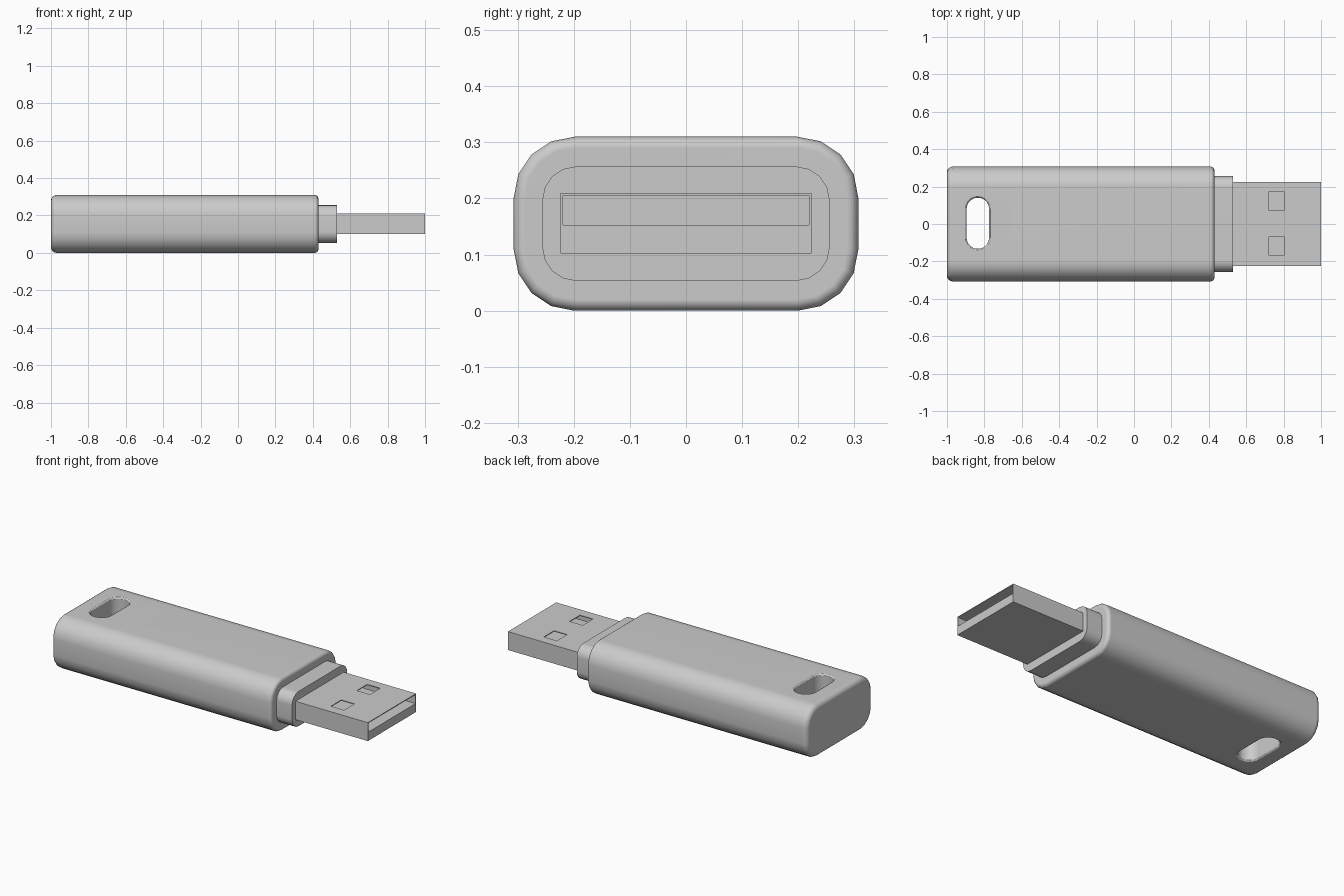
import bpy
import bmesh
from math import cos, sin, pi

cube = bpy.data.objects.get("Cube")
if cube:
    bpy.data.objects.remove(cube, do_unlink=True)

grey = bpy.data.materials.new("light_grey")
grey.use_nodes = True
grey.diffuse_color = (0.6, 0.6, 0.6, 1)
grey.node_tree.nodes["Principled BSDF"].inputs["Base Color"].default_value = (0.6, 0.6, 0.6, 1)


def rounded_rect(half_w, half_h, r, steps):
    """Outline of a rounded rectangle centred on the origin."""
    points = []
    for k, (sx, sy) in enumerate([(1, 1), (-1, 1), (-1, -1), (1, -1)]):
        for i in range(steps + 1):
            a = (k + i / steps) * pi / 2
            points.append((sx * (half_w - r) + r * cos(a), sy * (half_h - r) + r * sin(a)))
    return points


def loft(name, half_w, half_h, r, steps, stations, place):
    """Skin rounded rectangles at (position, inset) stations and cap the ends."""
    bm = bmesh.new()
    rings = []
    for pos, inset in stations:
        outline = rounded_rect(half_w - inset, half_h - inset, r - inset, steps)
        rings.append([bm.verts.new(place(u, v, pos)) for u, v in outline])
    for a, b in zip(rings, rings[1:]):
        for i in range(len(a)):
            j = (i + 1) % len(a)
            bm.faces.new((a[i], a[j], b[j], b[i]))
    bm.faces.new(rings[0])
    bm.faces.new(rings[-1])
    return finish(name, bm)


def box(name, low, high):
    bm = bmesh.new()
    bmesh.ops.create_cube(bm, size=1)
    for v in bm.verts:
        v.co = [lo + (c + 0.5) * (hi - lo) for c, lo, hi in zip(v.co, low, high)]
    return finish(name, bm)


def finish(name, bm):
    bmesh.ops.recalc_face_normals(bm, faces=bm.faces)
    mesh = bpy.data.meshes.new(name)
    bm.to_mesh(mesh)
    bm.free()
    mesh.materials.append(grey)
    obj = bpy.data.objects.new(name, mesh)
    bpy.context.collection.objects.link(obj)
    return obj


def select(obj):
    bpy.ops.object.select_all(action='DESELECT')
    obj.select_set(True)
    bpy.context.view_layer.objects.active = obj


def cut(obj, cutter):
    mod = obj.modifiers.new("cut", 'BOOLEAN')
    mod.operation = 'DIFFERENCE'
    mod.solver = 'EXACT'
    mod.object = cutter
    select(obj)
    bpy.ops.object.modifier_apply(modifier=mod.name)
    bpy.data.objects.remove(cutter, do_unlink=True)


def smooth(obj):
    select(obj)
    bpy.ops.object.shade_smooth_by_angle(angle=pi / 6)
    mod = obj.modifiers.new("flat_sides", 'WEIGHTED_NORMAL')
    mod.keep_sharp = True


def rim(end, r, direction):
    """Stations of a quarter-round edge, from the end face inward."""
    angles = [i * pi / 8 for i in range(5)]
    return [(end + direction * r * (1 - cos(a)), r * (1 - sin(a))) for a in angles]


MID = 0.155


def along_x(u, v, pos):
    return (pos, u, MID + v)


# Body with rounded ends
stations = rim(-1, 0.03, 1) + rim(0.43, 0.02, -1)[::-1]
body = loft("body", 0.307, 0.155, 0.108, 4, stations, along_x)

# Strap slot with softened rims
flare = [(-0.02, -0.01), (0, -0.008), (0.003, -0.003), (0.008, 0)]
flare += [(2 * MID - z, inset) for z, inset in reversed(flare)]
slot = loft("slot_cutter", 0.06, 0.136, 0.059, 8, flare,
            lambda u, v, pos: (-0.835 + u, 0.004 + v, pos))
cut(body, slot)
smooth(body)

# Collar between body and plug
collar = loft("collar", 0.256, 0.102, 0.06, 4, [(0.4, 0), (0.53, 0)], along_x)
smooth(collar)

# Plug shell with an open upper half and two contact windows
plug = box("plug", (0.5, -0.224, 0.102), (1, 0.224, 0.21))
cut(plug, box("cavity_cutter", (0.55, -0.219, 0.153), (1.1, 0.219, 0.205)))
for y in (-0.118, 0.122):
    cut(plug, box("window_cutter", (0.72, y - 0.048, 0.18), (0.805, y + 0.048, 0.25)))
